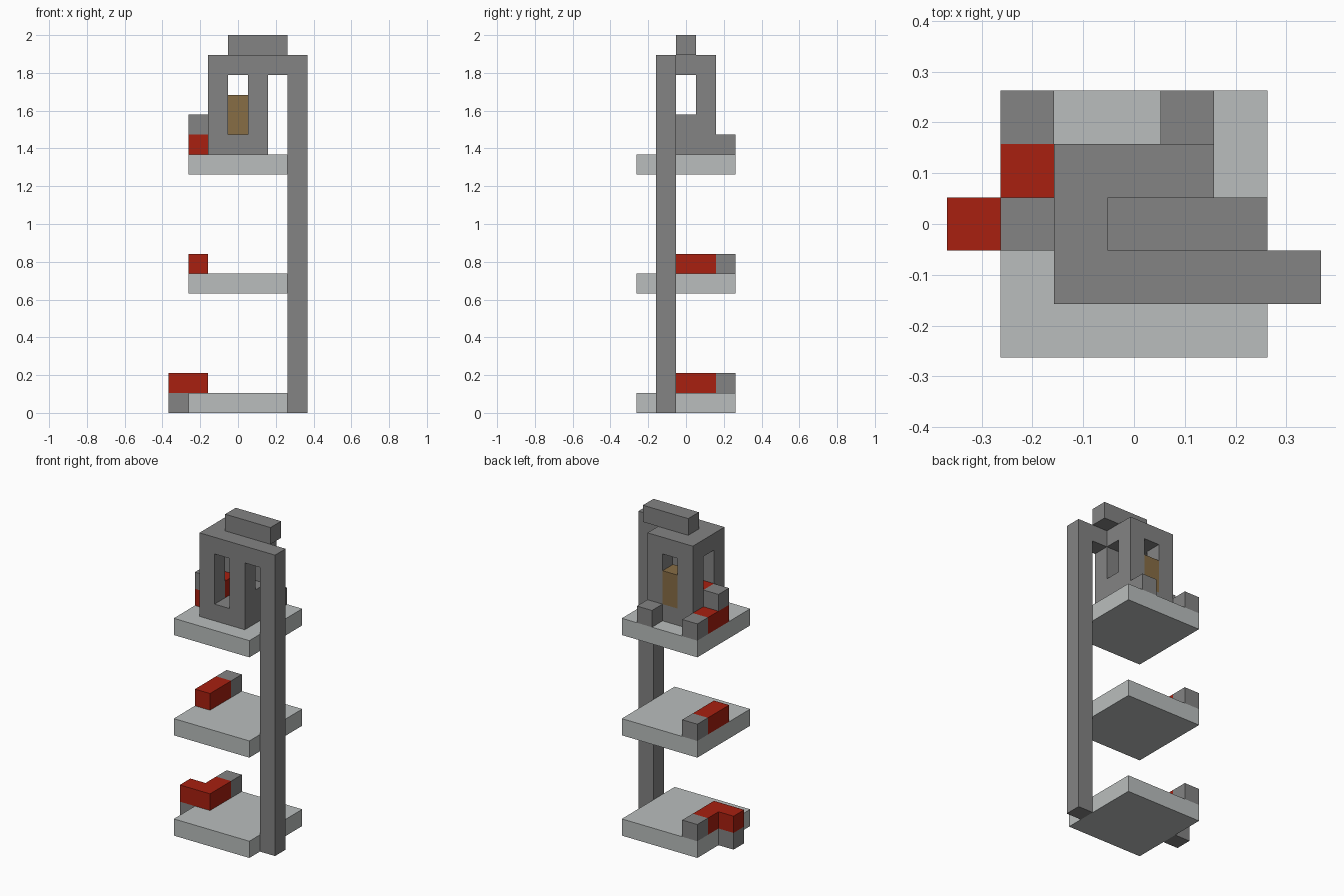
import bpy
from mathutils import Vector

cube = bpy.data.objects.get("Cube")
if cube:
    bpy.data.objects.remove(cube, do_unlink=True)

UNIT = 2 / 19                       # one block
ORIGIN = Vector((-3.5, -2.5, 0))    # low corner of the block grid


def material(name, rgb):
    mat = bpy.data.materials.new(name)
    mat.use_nodes = True
    mat.diffuse_color = (*rgb, 1)
    bsdf = mat.node_tree.nodes["Principled BSDF"]
    bsdf.inputs["Base Color"].default_value = (*rgb, 1)
    bsdf.inputs["Roughness"].default_value = 0.9
    return mat


STONE = material("stone grey", (0.227, 0.227, 0.227))
SLAB = material("pale grey", (0.49, 0.515, 0.51))
RED = material("red", (0.392, 0.014, 0.005))
WOOD = material("wood brown", (0.242, 0.153, 0.06))


def block(name, mat, low, size=(1, 1, 1)):
    """Box given by its low corner and size, both in blocks."""
    bpy.ops.mesh.primitive_cube_add(size=1)
    obj = bpy.context.object
    obj.name = name
    low, size = Vector(low), Vector(size)
    centre = (ORIGIN + low + size / 2) * UNIT
    for v in obj.data.vertices:
        v.co = Vector(a * b for a, b in zip(v.co, size)) * UNIT
    obj.location = centre
    obj.data.materials.append(mat)
    return obj


# Three floors, each with a red strip ending in a stone block
for level, name in enumerate(("lower", "middle", "upper")):
    z = level * 6
    block(f"{name}_floor", SLAB, (1, 0, z), (5, 5, 1))
    block(f"{name}_strip", RED, (1, 2, z + 1), (1, 2, 1))
    block(f"{name}_strip_end", STONE, (1, 4, z + 1))

# Lower strip turns outwards over a supporting block
block("lower_support", STONE, (0, 2, 0))
block("lower_strip_turn", RED, (0, 2, 1))

# Upper strip climbs into the cabin side
block("upper_step", STONE, (1, 2, 14))
block("cabin_red_sill", RED, (2, 2, 14))
block("back_step", STONE, (4, 4, 13))

# Cabin: base, four corner posts, roof, sill and door
block("cabin_base", STONE, (2, 1, 13), (3, 3, 1))
for side, x in (("right", 2), ("left", 4)):
    for end, y in (("front", 1), ("back", 3)):
        block(f"cabin_post_{end}_{side}", STONE, (x, y, 14), (1, 1, 3))
block("cabin_roof", STONE, (2, 1, 17), (3, 3, 1))
block("cabin_left_sill", STONE, (4, 2, 14))
block("cabin_door", WOOD, (3, 3, 14), (1, 1, 2))

# Top bar, mast and the beam between mast and cabin
block("roof_bar", STONE, (3, 2, 18), (3, 1, 1))
block("mast_beam", STONE, (5, 1, 17))
block("mast", STONE, (6, 1, 0), (1, 1, 18))
